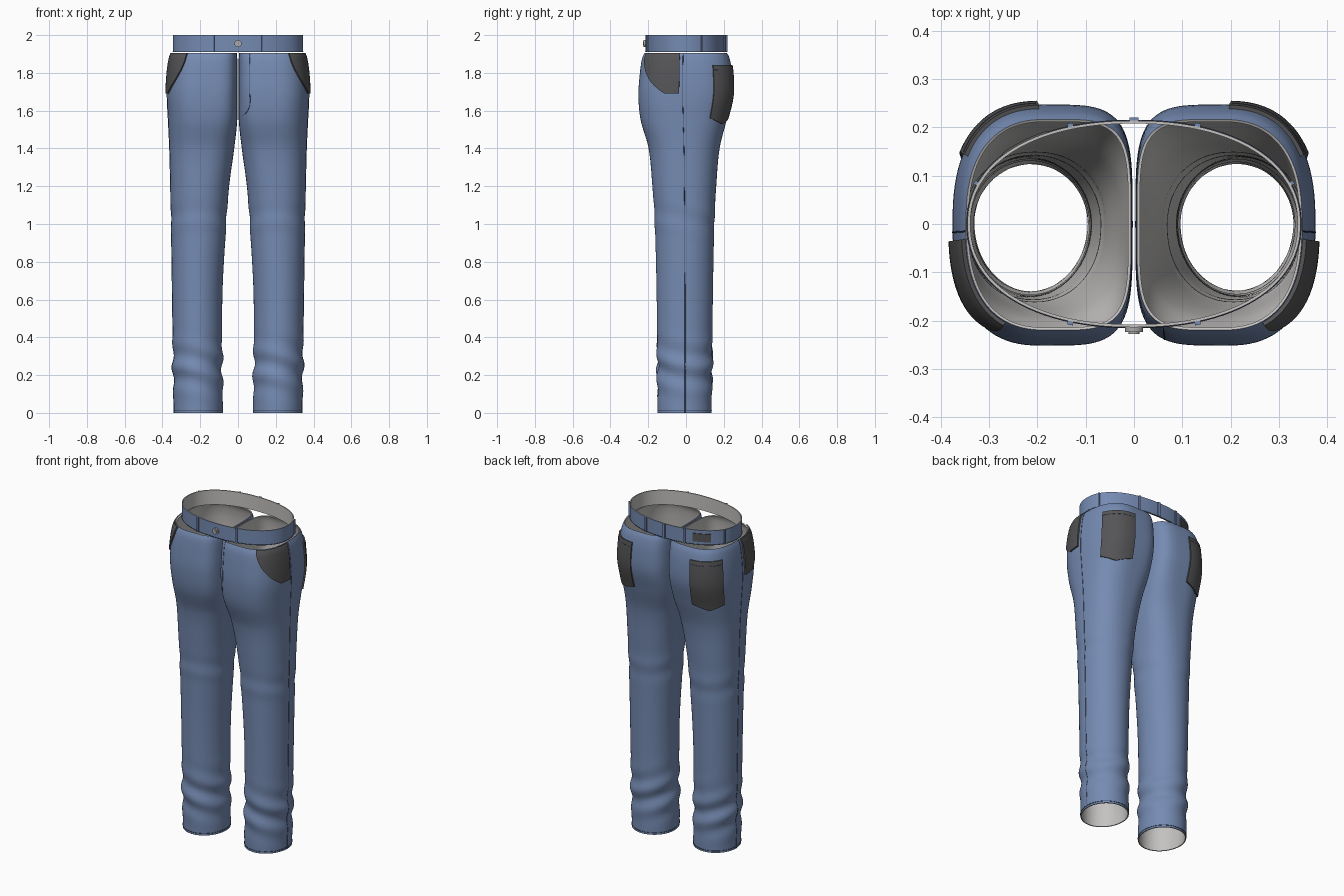
import bpy
from math import sin, cos, radians, pi, exp, copysign
from mathutils import Vector

cube = bpy.data.objects.get("Cube")
if cube:
    bpy.data.objects.remove(cube)


def material(name, r, g, b):
    m = bpy.data.materials.new(name)
    m.diffuse_color = (r, g, b, 1)
    m.use_nodes = True
    m.node_tree.nodes["Principled BSDF"].inputs["Base Color"].default_value = (r, g, b, 1)
    return m


DENIM = material("denim blue", 0.18, 0.26, 0.45)
SEAM = material("dark seam blue", 0.06, 0.08, 0.14)
GREY = material("pocket grey", 0.09, 0.09, 0.095)
LINING = material("lining grey", 0.55, 0.54, 0.53)
METAL = material("button grey", 0.4, 0.4, 0.4)

# Leg sections: height, inner x, outer x, front y, back y, inner and outer squareness
ROWS = [
    (0.0, .08, .34, -.15, .135, 2.0, 2.0),
    (0.6, .083, .348, -.155, .142, 2.0, 2.0),
    (1.0, .062, .354, -.165, .15, 2.1, 2.1),
    (1.2, .047, .358, -.178, .16, 2.3, 2.2),
    (1.4, .02, .363, -.198, .178, 2.7, 2.3),
    (1.55, .004, .37, -.24, .215, 3.6, 2.4),
    (1.68, .003, .376, -.252, .245, 4.2, 2.5),
    (1.8, .003, .37, -.244, .244, 4.2, 2.5),
    (1.88, .004, .358, -.232, .23, 4.2, 2.5),
    (1.905, .006, .348, -.22, .217, 4.2, 2.5),
]


def slope(i, k):
    a, b = ROWS[max(i - 1, 0)], ROWS[min(i + 1, len(ROWS) - 1)]
    return (b[k] - a[k]) / (b[0] - a[0])


def section(z):
    """Smoothly interpolated section values at a height."""
    i = 0
    while i < len(ROWS) - 2 and z > ROWS[i + 1][0]:
        i += 1
    a, b = ROWS[i], ROWS[i + 1]
    h = b[0] - a[0]
    f = min(max((z - a[0]) / h, 0), 1)
    g = 1 - f
    return [a[k] * g * g * (1 + 2 * f) + b[k] * f * f * (1 + 2 * g)
            + h * f * g * (slope(i, k) * g - slope(i + 1, k) * f) for k in range(1, 7)]


def power(value, n):
    return copysign(abs(value) ** (2 / n), value)


def leg_point(side, t, z):
    xin, xout, yf, yb, nin, nout = section(z)
    c, s = cos(t), sin(t)
    n = nout if c > 0 else nin
    # Creases above the ankle and a faint one at the knee
    fold = .008 * exp(-((z - .24) / .12) ** 2) * sin(45 * z + 2.2 * sin(t + side) + side)
    fold += .003 * exp(-((z - 1.03) / .07) ** 2) * sin(35 * z + 2 * sin(t))
    x = (xin + xout) / 2 + ((xout - xin) / 2 + fold) * power(c, n)
    y = ((yb if s > 0 else -yf) + fold) * power(s, n)
    return Vector((side * x, y, z))


def leg_offset(side, t, z, d):
    e = .004
    du = leg_point(side, t + e, z) - leg_point(side, t - e, z)
    dv = leg_point(side, t, z + e) - leg_point(side, t, z - e)
    return leg_point(side, t, z) + du.cross(dv).normalized() * d * side


def waist_point(t, z, grow=0.0):
    return Vector(((.345 + grow) * power(cos(t), 2.2), (.214 + grow) * power(sin(t), 2.2), z))


def finish(ob):
    bpy.ops.object.select_all(action='DESELECT')
    ob.select_set(True)
    bpy.context.view_layer.objects.active = ob
    for m in list(ob.modifiers):
        bpy.ops.object.modifier_apply(modifier=m.name)
    bpy.ops.object.shade_smooth_by_angle(angle=radians(40))


def sheet(name, fn, nu, nv, mats, thick, closed=False, flip=False):
    """Grid surface over u, v in 0..1, thickened inward."""
    cols = nu if closed else nu + 1
    verts = [fn(i / nu, j / nv) for j in range(nv + 1) for i in range(cols)]
    faces = []
    for j in range(nv):
        for i in range(nu):
            k = (i + 1) % cols
            f = (j * cols + i, j * cols + k, (j + 1) * cols + k, (j + 1) * cols + i)
            faces.append(f[::-1] if flip else f)
    me = bpy.data.meshes.new(name)
    me.from_pydata(verts, [], faces)
    ob = bpy.data.objects.new(name, me)
    bpy.context.collection.objects.link(ob)
    for m in mats:
        me.materials.append(m)
    mod = ob.modifiers.new("thickness", 'SOLIDIFY')
    mod.thickness = thick
    mod.offset = -1
    mod.material_offset = mod.material_offset_rim = len(mats) - 1
    finish(ob)
    return ob


def line(name, points, mat, radius=.0016, cyclic=False):
    cu = bpy.data.curves.new(name, 'CURVE')
    cu.dimensions = '3D'
    cu.bevel_depth = radius
    cu.bevel_resolution = 1
    sp = cu.splines.new('POLY')
    sp.points.add(len(points) - 1)
    for p, q in zip(sp.points, points):
        p.co = (*q, 1)
    sp.use_cyclic_u = cyclic
    cu.materials.append(mat)
    bpy.context.collection.objects.link(bpy.data.objects.new(name, cu))


TOP = ROWS[-1][0]
for side, label in ((1, "left"), (-1, "right")):
    flip = side < 0
    # Trouser leg with lining
    sheet(label + "_leg", lambda u, v: leg_point(side, 2 * pi * u, TOP * v),
          96, 130, [DENIM, LINING], .006, True, flip)

    # Curved front pocket, cut away along the front edge
    def front_pocket(u, v):
        t0 = -64 + 43 * (1 - v) ** 2
        return leg_offset(side, radians(t0 + (-5 - t0) * u), 1.69 + .212 * v, .009)
    sheet(label + "_front_pocket", front_pocket, 20, 20, [GREY], .009, flip=flip)

    # Pointed back pocket
    def back_pocket(u, v):
        low = 1.53 + .06 * abs(u - .5)
        return leg_offset(side, radians(31 + 57 * u), low + (1.84 - low) * v, .008)
    sheet(label + "_back_pocket", back_pocket, 20, 20, [GREY], .008, flip=flip)

    # Pocket hem stitching
    line(label + "_back_pocket_hem",
         [leg_offset(side, radians(32 + 55 * i / 20), 1.815, .008) for i in range(21)], SEAM, .001)

    # Side seam and ankle hem
    line(label + "_side_seam",
         [leg_offset(side, radians(-2), TOP * i / 100, 0) for i in range(101)], SEAM)
    line(label + "_ankle_hem",
         [leg_offset(side, 2 * pi * i / 64, .012, 0) for i in range(64)], SEAM, .002, True)

# Fly stitching
fly = [(-116, 1.9 - .028 * i) for i in range(10)]
fly += [(-118, 1.625), (-122, 1.605), (-128, 1.59), (-136, 1.58), (-144, 1.57)]
line("fly_stitching", [leg_offset(1, radians(a), z, 0) for a, z in fly], SEAM)

# Waistband
sheet("waistband", lambda u, v: waist_point(2 * pi * u, 1.91 + .09 * v),
      128, 4, [DENIM, LINING], .006, True)
line("waistband_seam", [waist_point(2 * pi * i / 96, 1.912) for i in range(96)], SEAM, .002, True)

# Belt loops
for i, angle in enumerate((-110, -70, 21, 70, 90, 110, 159)):
    a = radians(angle)
    sheet(f"belt_loop_{i + 1}",
          lambda u, v: waist_point(a + (u - .5) * .036, 1.911 + .089 * v, .007),
          2, 2, [DENIM], .008)

# Rear waistband patch
sheet("waistband_patch",
      lambda u, v: waist_point(radians(119 + 21 * u), 1.93 + .05 * v, .004),
      10, 2, [GREY], .005)

# Button: rim disc and raised centre
for name, r, y in (("button", .019, -.218), ("button_centre", .011, -.222)):
    bpy.ops.mesh.primitive_cylinder_add(vertices=24, radius=r, depth=.012,
                                        location=(0, y, 1.955), rotation=(pi / 2, 0, 0))
    ob = bpy.context.object
    ob.name = name
    ob.data.materials.append(METAL)
    finish(ob)
